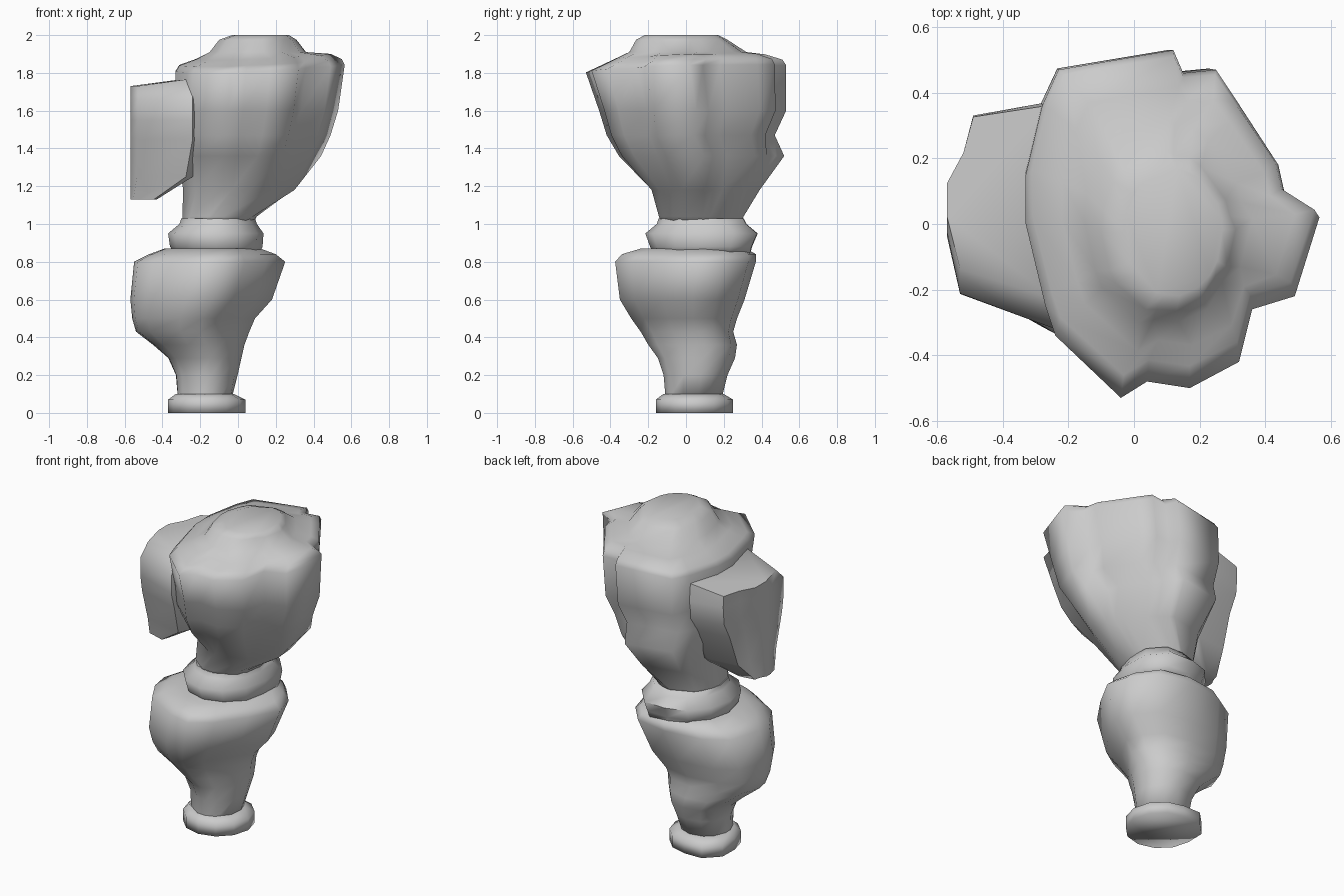
import bpy, bmesh, math

cube = bpy.data.objects.get("Cube")
if cube:
    bpy.data.objects.remove(cube, do_unlink=True)

stone = bpy.data.materials.new("grey_stone")
stone.use_nodes = True
grey = (0.6, 0.6, 0.6, 1)
stone.diffuse_color = grey
stone.node_tree.nodes["Principled BSDF"].inputs["Base Color"].default_value = grey


def unit_outline(points):
    """Scale an outline so that it fills the square from -1 to 1."""
    spans = []
    for axis in range(2):
        values = [p[axis] for p in points]
        spans.append((min(values), max(values)))
    return [tuple(2 * (p[a] - spans[a][0]) / (spans[a][1] - spans[a][0]) - 1
                  for a in range(2)) for p in points]


def lumpy_circle(swollen, count=12):
    """A round outline with some corners pushed outwards."""
    points = []
    for i in range(count):
        a = math.tau * i / count
        r = 1.14 if i in swollen else 1
        points.append((r * math.cos(a), r * math.sin(a)))
    return points


def loft(name, outline, levels, angle=60):
    """Skin sections; a level is z, x range, y range, and outline strength."""
    bm = bmesh.new()
    rings = []
    for z, x0, x1, y0, y1, strength in levels:
        ring = []
        for u, v in outline:
            a = math.atan2(v, u)
            px = u * strength + math.cos(a) * (1 - strength)
            py = v * strength + math.sin(a) * (1 - strength)
            ring.append(bm.verts.new(((x0 + x1) / 2 + px * (x1 - x0) / 2,
                                      (y0 + y1) / 2 + py * (y1 - y0) / 2, z)))
        rings.append(ring)
    count = len(outline)
    for low, high in zip(rings, rings[1:]):
        for i in range(count):
            j = (i + 1) % count
            bm.faces.new((low[i], low[j], high[j], high[i]))
    bm.faces.new(rings[0][::-1])
    bm.faces.new(rings[-1])
    bmesh.ops.recalc_face_normals(bm, faces=bm.faces)
    mesh = bpy.data.meshes.new(name)
    bm.to_mesh(mesh)
    bm.free()
    mesh.materials.append(stone)
    obj = bpy.data.objects.new(name, mesh)
    bpy.context.collection.objects.link(obj)
    bpy.ops.object.select_all(action="DESELECT")
    obj.select_set(True)
    bpy.context.view_layer.objects.active = obj
    bpy.ops.object.shade_smooth_by_angle(angle=math.radians(angle))
    return obj


# Foot disc
loft("foot", lumpy_circle((4, 5)), [
    (0, -.37, .04, -.16, .25, 1), (.07, -.37, .04, -.16, .25, 1),
    (.10, -.33, -.02, -.12, .20, 1)], 100)

# Lower bulb with an uneven outline
bulb_outline = unit_outline([
    (.25, .07), (.21, .21), (.1, .34), (-.12, .38), (-.36, .35), (-.51, .26),
    (-.57, .06), (-.55, -.06), (-.47, -.2), (-.25, -.33), (-.1, -.37),
    (.03, -.28), (.15, -.11)])
loft("lower_bulb", bulb_outline, [
    (.08, -.32, -.03, -.11, .19, 0), (.20, -.33, .00, -.12, .22, .2),
    (.29, -.37, .02, -.15, .26, .4), (.36, -.45, .035, -.20, .27, .7),
    (.43, -.54, .06, -.24, .25, 1), (.50, -.56, .09, -.29, .27, 1),
    (.60, -.57, .18, -.35, .31, 1), (.80, -.55, .25, -.375, .37, 1),
    (.84, -.47, .20, -.34, .37, 1), (.87, -.39, .12, -.24, .32, .6)], 80)

# Collar between the two bodies
loft("collar", lumpy_circle((1, 2)), [
    (.84, -.33, .11, -.17, .34, 1), (.88, -.36, .13, -.19, .35, 1),
    (.95, -.37, .135, -.215, .38, 1), (1.0, -.31, .10, -.155, .32, 1),
    (1.03, -.30, .09, -.145, .305, 1)], 70)

# Upper body with ridges running up to a rough crown
body_outline = unit_outline([
    (.565, .02), (.46, .09), (.44, .18), (.31, .38), (.25, .47), (.15, .46),
    (.12, .53), (-.23, .47), (-.28, .36), (-.33, .15), (-.33, 0), (-.27, -.25),
    (-.24, -.34), (-.04, -.53), (.04, -.48), (.17, -.5), (.32, -.42),
    (.36, -.26), (.49, -.22)])
body = loft("upper_body", body_outline, [
    (1.0, -.29, .08, -.13, .29, 0), (1.04, -.295, .10, -.145, .305, 0),
    (1.18, -.29, .34, -.19, .39, .4), (1.36, -.32, .44, -.36, .52, .8),
    (1.47, -.33, .49, -.42, .47, 1), (1.60, -.33, .53, -.46, .53, 1),
    (1.82, -.33, .565, -.53, .53, 1), (1.85, -.31, .55, -.46, .51, 1),
    (1.88, -.22, .49, -.39, .42, .9), (1.91, -.15, .36, -.31, .32, .5),
    (1.975, -.10, .31, -.27, .22, .3), (2.0, -.03, .27, -.22, .17, 0)], 80)
for v in body.data.vertices:
    # The rim rises towards the left and the back
    if 1.8 < v.co.z < 1.9:
        v.co.z += .04 * v.co.x + .03 * v.co.y
    # The flare is slimmer at the back left
    elif 1.1 < v.co.z < 1.4 and v.co.x > .1 and v.co.y > .1:
        v.co.x *= .85
        v.co.y *= .9

# Broad side lobe on the right, its front flush with the body
lobe_outline = unit_outline([
    (-.2, .37), (-.27, .37), (-.49, .33), (-.52, .2), (-.57, .09),
    (-.57, -.03), (-.53, -.22), (-.24, -.33), (-.2, -.2)])
lobe = loft("side_lobe", lobe_outline, [
    (1.13, -.57, -.43, -.12, .1, 1), (1.25, -.57, -.24, -.2, .22, 1),
    (1.45, -.57, -.2, -.29, .3, 1), (1.55, -.57, -.2, -.32, .36, 1),
    (1.66, -.57, -.2, -.32, .37, 1), (1.73, -.57, -.2, -.23, .36, 1)], 65)
# The lobe's top climbs towards the body
for v in lobe.data.vertices:
    if v.co.z > 1.7 and v.co.x > -.4:
        v.co.z += .04
